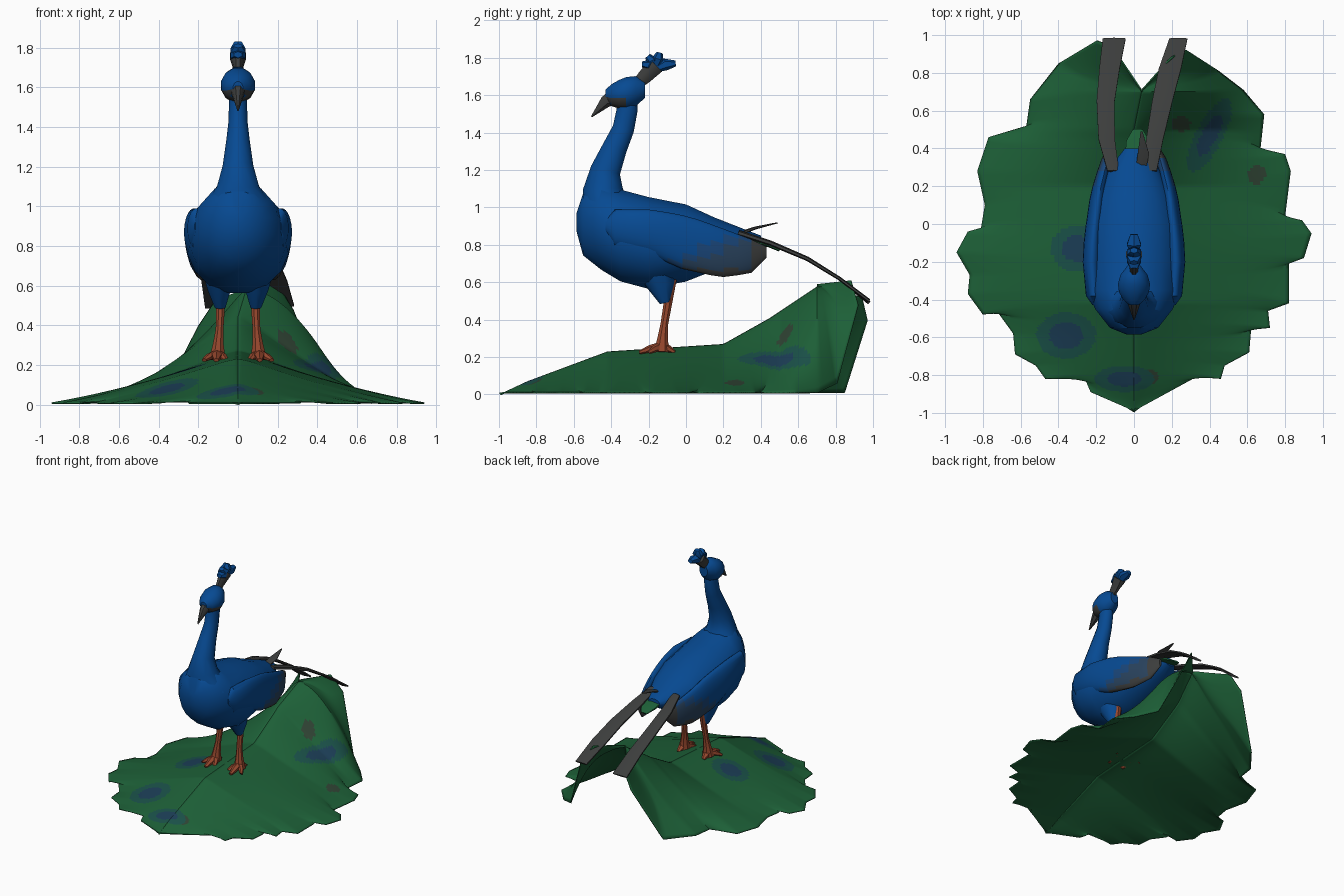
import bpy, bmesh, math
from mathutils import Vector

if "Cube" in bpy.data.objects:
    bpy.data.objects.remove(bpy.data.objects["Cube"])


def material(name, *rgb):
    m = bpy.data.materials.new(name)
    m.use_nodes = True
    m.diffuse_color = (*rgb, 1)
    m.node_tree.nodes["Principled BSDF"].inputs["Base Color"].default_value = (*rgb, 1)
    return m


blue = material("royal blue", .002, .068, .29)
dusk = material("dusk blue", .01, .06, .19)
slate = material("slate blue", .022, .055, .11)
grey = material("feather grey", .045, .047, .046)
orange = material("leg orange", .3, .062, .026)
green = material("leaf green", .012, .115, .038)
teal = material("spot teal", .01, .08, .064)
indigo = material("spot indigo", .011, .047, .092)
moss = material("moss grey", .028, .055, .033)


def finish(name, bm, mats, rule=None, angle=40):
    """Turn a bmesh into a shaded object, colouring faces by the rule."""
    bmesh.ops.remove_doubles(bm, verts=bm.verts, dist=.0005)
    bmesh.ops.recalc_face_normals(bm, faces=bm.faces)
    if rule:
        for f in bm.faces:
            f.material_index = rule(f.calc_center_median())
    me = bpy.data.meshes.new(name)
    bm.to_mesh(me)
    bm.free()
    ob = bpy.data.objects.new(name, me)
    bpy.context.collection.objects.link(ob)
    for m in mats:
        me.materials.append(m)
    bpy.ops.object.select_all(action="DESELECT")
    ob.select_set(True)
    bpy.context.view_layer.objects.active = ob
    bpy.ops.object.shade_smooth_by_angle(angle=math.radians(angle))
    return ob


def tube(name, path, mats, n=12, axis=None, rule=None, side=1):
    """Loft ellipses along (x, y, z, half width in x, half depth) stations."""
    bm = bmesh.new()
    pts = [Vector((p[0] * side, p[1], p[2])) for p in path]
    rings = []
    for i, p in enumerate(path):
        t = axis or pts[min(i + 1, len(pts) - 1)] - pts[max(i - 1, 0)]
        b = Vector((0, -t[2], t[1])).normalized()
        ring = []
        for k in range(n):
            a = math.tau * (k + .5) / n
            ring.append(bm.verts.new(pts[i] + Vector((p[3] * math.cos(a), 0, 0)) + b * p[4] * math.sin(a)))
        rings.append(ring)
    for r, s in zip(rings, rings[1:]):
        for k in range(n):
            j = (k + 1) % n
            bm.faces.new((r[k], r[j], s[j], s[k]))
    bm.faces.new(rings[0])
    bm.faces.new(rings[-1])
    finish(name, bm, mats, rule)


ALONG_Y = Vector((0, 1, 0))

# Body: y, bottom, top, half width
body = [(-.585, .87, .97, .04), (-.55, .74, 1.08, .13), (-.45, .66, 1.13, .21),
        (-.35, .6, 1.1, .25), (-.2, .56, 1.06, .26), (0, .6, 1.02, .245),
        (.15, .66, .95, .2), (.3, .73, .89, .13), (.4, .79, .85, .05)]
tube("body", [(0, y, (b + t) / 2, w, (t - b) / 2) for y, b, t, w in body],
     [blue], n=16, axis=ALONG_Y)

# Neck and head
tube("neck", [(0, -.42, .98, .2, .13), (0, -.445, 1.1, .11, .11), (0, -.43, 1.2, .08, .083),
              (0, -.38, 1.32, .062, .068), (0, -.335, 1.42, .05, .06),
              (0, -.315, 1.52, .047, .058), (0, -.315, 1.6, .045, .055)], [blue])
tube("head", [(0, -.43, 1.6, .025, .03), (0, -.4, 1.6, .06, .06), (0, -.36, 1.605, .082, .078),
              (0, -.32, 1.61, .088, .09), (0, -.27, 1.62, .075, .085), (0, -.22, 1.63, .035, .045)],
     [blue, grey], axis=ALONG_Y,
     rule=lambda c: int(abs(c.x) > .03 and c.z < 1.6 and c.y < -.33))
tube("beak", [(0, -.36, 1.6, .05, .055), (0, -.43, 1.565, .03, .035),
              (0, -.505, 1.485, .004, .004)], [grey], n=8)

# Crest: a grey stalk with a fan of blue tufts
tube("crest_stalk", [(0, -.27, 1.65, .02, .03), (0, -.22, 1.7, .025, .042),
                     (0, -.16, 1.76, .045, .05)], [grey], n=8)
for i, (y, z) in enumerate([(-.235, 1.765), (-.205, 1.81), (-.14, 1.828), (-.055, 1.77)]):
    tube(f"crest_tuft_{i + 1}", [(0, -.17, 1.735, .015, .015),
                                 (0, (y - .17) / 2 + .005, (z + 1.74) / 2 + .01, .043, .032),
                                 (0, y, z, .022, .016)], [blue], n=6)

# Wings, legs, feet and long tail feathers on both sides
wing = [(.2, -.43, .9, .02, .03), (.21, -.38, .89, .045, .1), (.222, -.2, .87, .05, .12),
        (.217, -.1, .84, .05, .135), (.21, -.02, .815, .048, .145), (.2, .06, .795, .046, .143),
        (.192, .13, .775, .044, .138), (.18, .2, .757, .04, .13), (.16, .28, .747, .035, .11),
        (.14, .35, .74, .03, .09), (.11, .43, .76, .01, .03)]


def wing_colour(c):
    depth = .75 + .4 * c.y - c.z
    if c.y > .36 or (c.z < .67 and c.y > 0):
        return 3
    return 0 if depth < 0 else 1 if depth < .05 else 2


for side, tag in ((1, "left"), (-1, "right")):
    tube(f"{tag}_wing", wing, [blue, dusk, slate, grey], n=24, axis=ALONG_Y, rule=wing_colour, side=side)
    tube(f"{tag}_thigh", [(.1, -.16, .7, .09, .12), (.095, -.13, .58, .06, .075),
                          (.09, -.11, .49, .028, .03)], [blue], n=10, side=side)
    tube(f"{tag}_leg", [(.09, -.07, .68, .035, .035), (.088, -.095, .5, .024, .025),
                        (.093, -.115, .38, .021, .022), (.1, -.125, .3, .03, .03),
                        (.105, -.13, .23, .045, .045)], [orange], n=8, side=side)
    for i, (x, y) in enumerate([(.06, -.21), (.11, -.25), (.17, -.2), (.11, -.06)]):
        tube(f"{tag}_toe_{i + 1}", [(.105, -.13, .255, .03, .028),
                                    ((x + .105) / 2, (y - .13) / 2, .245, .027, .02),
                                    (x, y, .225, .014, .01)], [orange], n=6, side=side)

left_plume = [(.09, .28, .865, .035, .015), (.11, .45, .81, .052, .014), (.15, .65, .725, .062, .012),
              (.19, .82, .62, .068, .01), (.235, .98, .5, .055, .01)]
right_plume = [(.11, .28, .865, .035, .015), (.145, .45, .81, .05, .014), (.15, .65, .725, .055, .012),
               (.13, .82, .62, .062, .01), (.105, .98, .49, .07, .01)]
tube("left_tail_feather", left_plume, [grey], n=6)
tube("right_tail_feather", right_plume, [grey], n=6, side=-1)
tube("raised_feather", [(.03, .26, .85, .03, .012), (.05, .37, .89, .035, .008),
                        (.04, .49, .918, .006, .003)], [grey], n=6)
tube("tail_patch", [(.02, .34, .83, .08, .015), (.02, .44, .8, .07, .012),
                    (.02, .5, .77, .03, .006)], [green], n=6)

# Draped leaf mat: a ridge line joined to a ragged rim on each side
ridge = [(-1, 0), (-.85, .07), (-.42, .23), (.2, .27), (.45, .41), (.72, .59)]
left_rim = [(0, -.99), (.22, -.87), (.33, -.81), (.46, -.82), (.48, -.75), (.61, -.68),
            (.62, -.56), (.72, -.55), (.71, -.46), (.82, -.42), (.82, -.21), (.9, -.18),
            (.94, -.05), (.89, .02), (.8, .04), (.83, .28), (.8, .37), (.67, .4),
            (.69, .58), (.58, .71), (.45, .81, .06), (.28, .92, .48), (.2, .88, .61), (.04, .7, .59)]
right_rim = [(0, -.99), (-.23, -.89), (-.26, -.82), (-.47, -.82), (-.52, -.75), (-.63, -.69),
             (-.64, -.58), (-.72, -.47), (-.8, -.48), (-.88, -.37), (-.87, -.27), (-.94, -.15),
             (-.88, -.04), (-.81, -.02), (-.79, .1), (-.83, .28), (-.77, .46), (-.57, .52),
             (-.55, .66), (-.4, .85), (-.2, .97, .4), (-.12, .94, .52), (.04, .7, .59)]
# Spots: x, y, radius across, radius along, lean, ringed
spots = [(-.36, -.59, .09, .07, 0, 1), (-.05, -.82, .09, .04, 0, 1),
         (.4, .47, .045, .11, .45, 1), (-.3, -.13, .08, .07, 0, 1),
         (.65, .26, .05, .05, 0, 0), (.25, .53, .05, .04, 0, 0), (.08, -.81, .05, .04, 0, 0)]


def ridge_height(y):
    for (a, p), (b, q) in zip(ridge, ridge[1:]):
        if y <= b:
            return p + (q - p) * (y - a) / (b - a)


def mat_colour(c):
    for x, y, rx, ry, lean, ringed in spots:
        dx, dy = c.x - x - lean * (c.y - y), c.y - y
        d = math.hypot(dx / rx, dy / ry)
        if d < 1:
            return 2 if ringed else 3
        if ringed and d < 1.75:
            return 1
    return 0


def smoothed(points, reach):
    """Moving average along the rim, narrowing towards its two ends."""
    out = []
    for i in range(len(points)):
        w = min(i, len(points) - 1 - i, reach)
        out.append(sum(points[i - w:i + w + 1], Vector()) / (2 * w + 1))
    return out


def mat_half(bm, rim, back_power, steps=8, cols=44):
    rim = [Vector((p[0], p[1], p[2] if len(p) > 2 else .012)) for p in rim]
    edge = [a.lerp(b, k / steps) for a, b in zip(rim, rim[1:]) for k in range(steps)] + [rim[-1]]
    soft = smoothed(smoothed(edge, 12), 12)
    spine = sorted(min(p.y, .7) for p in soft)
    for_round = .12
    rows = []
    for p, q, y in zip(edge, soft, spine):
        h = ridge_height(y)
        blend = min(max((y - .5) / .2, 0), 1)
        power = .8 + (back_power - .8) * blend
        row = []
        for k in range(cols + 1):
            u = k / cols
            r = q.lerp(p, u ** 5)
            x0 = .04 * blend
            fall = (math.hypot(u, for_round) - for_round) / (math.hypot(1, for_round) - for_round)
            row.append(bm.verts.new((x0 + (r.x - x0) * u, y + (r.y - y) * u,
                                     h + (r.z - h) * fall ** power)))
        rows.append(row)
    for r, s in zip(rows, rows[1:]):
        for k in range(cols):
            bm.faces.new((r[k], r[k + 1], s[k + 1], s[k]))


bm = bmesh.new()
mat_half(bm, left_rim, 1.6)
mat_half(bm, right_rim, .75)
leaf_mat = finish("leaf_mat", bm, [green, teal, indigo, moss, green], mat_colour)

# Plain green underside, just below the painted top
if sum(p.normal.z for p in leaf_mat.data.polygons) < 0:
    leaf_mat.data.flip_normals()
under = leaf_mat.modifiers.new("underside", "SOLIDIFY")
under.thickness = .008
under.offset = -1
under.material_offset = 4
under.material_offset_rim = 4
